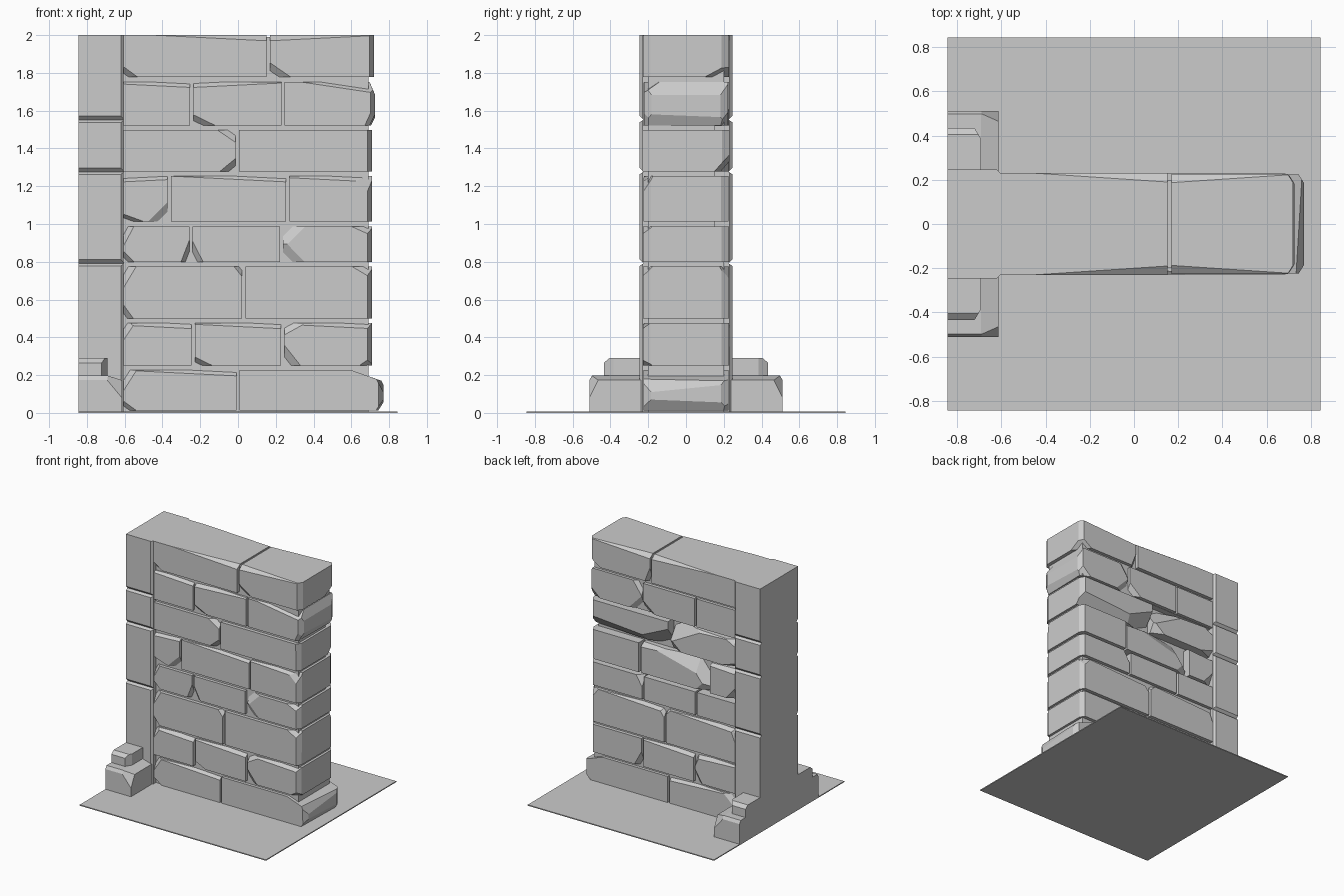
import bpy, bmesh, random
from mathutils import Vector

if "Cube" in bpy.data.objects:
    bpy.data.objects.remove(bpy.data.objects["Cube"])

random.seed(4)
INF = 99  # cut length that never ends: plain chamfer along that axis


def block(name, x, y, z, chips=()):
    """Box with planar chips; each chip is (corner signs, cut length along x, y, z)."""
    lo, hi = Vector((x[0], y[0], z[0])), Vector((x[1], y[1], z[1]))
    bm = bmesh.new()
    bmesh.ops.create_cube(bm, size=1)
    for v in bm.verts:
        v.co = Vector([lo[i] if v.co[i] < 0 else hi[i] for i in range(3)])
    for signs, *a in chips:
        s = [1 if c == '+' else -1 for c in signs]
        corner = Vector([hi[i] if s[i] > 0 else lo[i] for i in range(3)])
        normal = Vector([s[i] / a[i] for i in range(3)])
        cut = bmesh.ops.bisect_plane(bm, geom=bm.verts[:] + bm.edges[:] + bm.faces[:],
                                     plane_co=corner - normal / normal.length_squared,
                                     plane_no=normal, clear_outer=True)
        rim = [e for e in cut['geom_cut'] if isinstance(e, bmesh.types.BMEdge)]
        if len(rim) > 2:
            bmesh.ops.contextual_create(bm, geom=rim)
    bmesh.ops.recalc_face_normals(bm, faces=bm.faces[:])
    mesh = bpy.data.meshes.new(name)
    bm.to_mesh(mesh)
    bm.free()
    obj = bpy.data.objects.new(name, mesh)
    bpy.context.collection.objects.link(obj)
    return obj


def worn_corners(is_end):
    """Seeded wear: short corner chips and long shallow edge chips, front and back."""
    chips = []
    for sy in '-+':
        for sx in '-+':
            for sz in '-+':
                if random.random() < .3:
                    chips.append((sx + sy + sz, random.uniform(.04, .12), .05, random.uniform(.04, .12)))
        if random.random() < .6:
            chips.append((random.choice('-+') + sy + '+', .6, .04, .03))
        if is_end:
            chips.append(('+' + sy + '+', .025, .04, INF))
    return chips


# Ground slab
block("ground_slab", (-.845, .845), (-.845, .845), (0, .008))

# Mortar core, thinner behind the broken bricks at the back
for z0, z1, back in ((0, .8, .2), (.8, 1.52, .15), (1.52, 1.99, .2)):
    block("mortar_core", (-.84, .69), (-.2, back), (z0, z1))

# Brick courses: bed heights and the upright joints of each course
beds = [0, .238, .488, .787, 1.0, 1.265, 1.51, 1.765, 2.012]
joints = [[0], [-.237, .236], [.03], [-.25, .23], [-.365, .263], [-.005], [-.245, .238], [.16]]
wall_end = {0: .77, 6: .726, 7: .72}
# Large breaks, by (course, brick)
breaks = {
    (0, 1): [('+-+', .17, INF, .06), ('+-+', .06, 1.2, .12), ('+--', .04, 1.5, .06)],
    (4, 1): [('-++', .55, .09, .14), ('-++', .2, .16, .25)],
    (5, 0): [('+++', .3, .11, .16)],
    (5, 1): [('-+-', .35, .12, .16), ('++-', 1.2, .08, .09)],
    (6, 2): [('+-+', .4, .09, .06), ('+-+', .03, INF, .07), ('+--', .03, 1.5, .06)],
    (7, 1): [('++-', .1, .13, .07)],
}
for i, row in enumerate(joints):
    edges = [-.618] + row + [wall_end.get(i, .71) + .008]
    z = (max(beds[i] + .012, 0), beds[i + 1] - .012)
    for j in range(len(edges) - 1):
        d = random.uniform(.222, .231)
        last = j == len(row)
        block(f"brick_course_{i}", (edges[j] + .009, edges[j + 1] - .008), (-d, d), z,
              breaks.get((i, j), []) + worn_corners(last))

# Pilaster: stacked blocks with bevelled joints and a flush left end
levels = [0, .79, 1.275, 1.55, 2.0]
for z in zip(levels, levels[1:]):
    bevels = []
    for sy in '-+':
        bevels.append(('+' + sy + '+', .015, .015, INF))
        if z[0] > 0:
            bevels.append(('+' + sy + '-', INF, .022, .022))
        if z[1] < 2:
            bevels.append(('+' + sy + '+', INF, .018, .012))
    block("pilaster_block", (-.845, -.605), (-.246, .246), z, bevels)

# Stepped foot on both faces of the pilaster
for side, sy in ((-1, '-'), (1, '+')):
    top = '+' + sy + '+'
    block("foot_lower_step", (-.845, -.613), sorted((.2 * side, .512 * side)), (0, .198),
          [(top, .08, INF, .025), (top, .1, .06, .12), (top, INF, .015, .025)])
    block("foot_upper_step", (-.845, -.692), sorted((.2 * side, .435 * side)), (.19, .29),
          [(top, INF, .03, .025), (top, .03, .05, INF)])
